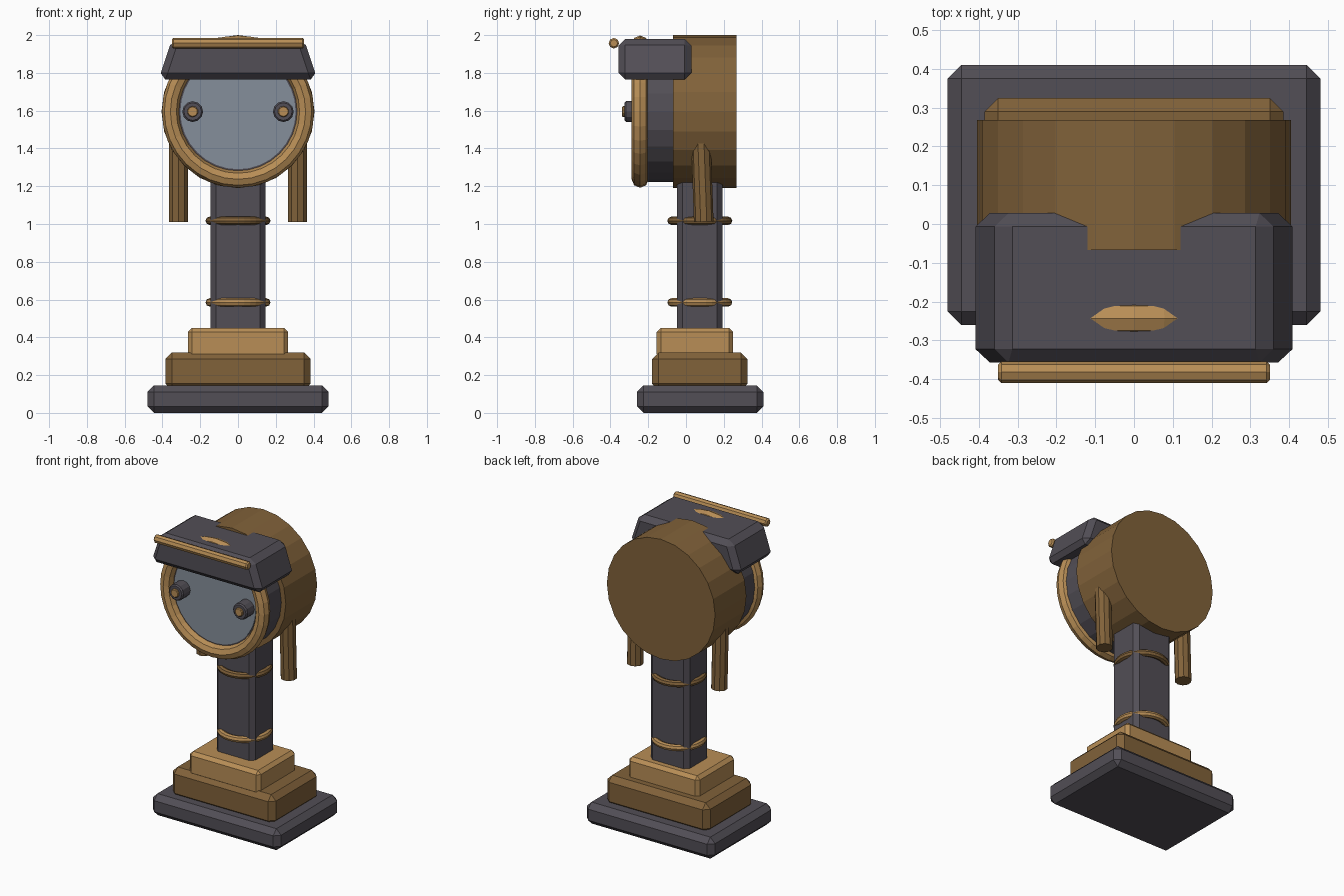
import bpy, bmesh, math
from mathutils import Matrix

cube = bpy.data.objects.get("Cube")
if cube:
    bpy.data.objects.remove(cube, do_unlink=True)


def material(name, rgb):
    m = bpy.data.materials.new(name)
    m.use_nodes = True
    m.diffuse_color = (*rgb, 1)
    m.node_tree.nodes["Principled BSDF"].inputs["Base Color"].default_value = (*rgb, 1)
    return m


DARK = material("charcoal", (0.085, 0.077, 0.093))
BROWN = material("dark bronze", (0.22, 0.122, 0.042))
GOLD = material("bright bronze", (0.48, 0.27, 0.093))
GLASS = material("blue grey glass", (0.235, 0.275, 0.325))


def finish(bm, name, mat):
    bmesh.ops.recalc_face_normals(bm, faces=bm.faces)
    mesh = bpy.data.meshes.new(name)
    bm.to_mesh(mesh)
    bm.free()
    mesh.materials.append(mat)
    ob = bpy.data.objects.new(name, mesh)
    bpy.context.collection.objects.link(ob)
    return ob


def box(name, mat, x, y0, y1, z0, z1, bevel, top=1.0):
    """Chamfered box spanning -x..x, with its top narrowed in x."""
    bm = bmesh.new()
    bmesh.ops.create_cube(bm, size=1)
    for v in bm.verts:
        upper = v.co.z > 0
        v.co.x *= 2 * x * (top if upper else 1)
        v.co.y = y1 if v.co.y > 0 else y0
        v.co.z = z1 if upper else z0
    bmesh.ops.bevel(bm, geom=bm.edges[:], offset=bevel, segments=1,
                    profile=0.5, affect='EDGES')
    return finish(bm, name, mat)


def cylinder(name, mat, radius, length, centre, axis, sides, bevel=0, tilt=0):
    bm = bmesh.new()
    bmesh.ops.create_cone(bm, cap_ends=True, segments=sides, radius1=radius,
                          radius2=radius, depth=length)
    if bevel:
        rim = [e for e in bm.edges if abs(e.verts[0].co.z - e.verts[1].co.z) < 1e-5]
        bmesh.ops.bevel(bm, geom=rim, offset=bevel, segments=1, affect='EDGES')
    turn = {'X': Matrix.Rotation(math.pi / 2, 4, 'Y'),
            'Y': Matrix.Rotation(math.pi / 2, 4, 'X'),
            'Z': Matrix.Rotation(tilt, 4, 'X')}[axis]
    bm.transform(Matrix.Translation(centre) @ turn)
    return finish(bm, name, mat)


def ring(name, mat, major, minor, centre, upright=False, sides=32):
    """Octagonal section swept round a circle."""
    bm = bmesh.new()
    section = []
    for i in range(8):
        a = math.tau * i / 8
        section.append(bm.verts.new((major + minor * math.cos(a), 0, minor * math.sin(a))))
    edges = [bm.edges.new((section[i], section[i - 1])) for i in range(8)]
    bmesh.ops.spin(bm, geom=section + edges, cent=(0, 0, 0), axis=(0, 0, 1),
                   angle=math.tau, steps=sides, use_merge=True)
    bmesh.ops.remove_doubles(bm, verts=bm.verts[:], dist=1e-4)
    turn = Matrix.Rotation(math.pi / 2 if upright else 0, 4, 'X')
    bm.transform(Matrix.Translation(centre) @ turn)
    return finish(bm, name, mat)


# Stepped pedestal and column
box("base_plinth", DARK, 0.48, -0.26, 0.41, 0, 0.145, 0.035)
box("middle_step", BROWN, 0.385, -0.18, 0.325, 0.12, 0.32, 0.035)
box("upper_step", GOLD, 0.265, -0.155, 0.25, 0.29, 0.45, 0.022)
box("column", DARK, 0.145, -0.047, 0.193, 0.4, 1.3, 0.028)
ring("lower_column_ring", GOLD, 0.15, 0.022, (0, 0.073, 0.585))
ring("upper_column_ring", BROWN, 0.15, 0.022, (0, 0.073, 1.017))

# Round head with collar, rim and glass
HEAD_Z = 1.595
cylinder("head_drum", BROWN, 0.405, 0.335, (0, 0.1, HEAD_Z), 'Y', 24)
cylinder("head_collar", DARK, 0.372, 0.2, (0, -0.12, HEAD_Z), 'Y', 24)
ring("front_rim", GOLD, 0.358, 0.045, (0, -0.243, HEAD_Z), upright=True)
cylinder("glass_seat", DARK, 0.318, 0.05, (0, -0.215, HEAD_Z), 'Y', 32)
cylinder("glass", GLASS, 0.305, 0.05, (0, -0.22, HEAD_Z), 'Y', 32)

# Paired knobs and hanging rods
for side, s in (("left", 1), ("right", -1)):
    cylinder(side + "_knob", DARK, 0.055, 0.09, (s * 0.24, -0.28, HEAD_Z), 'Y', 12, 0.008)
    cylinder(side + "_knob_cap", GOLD, 0.029, 0.04, (s * 0.24, -0.318, HEAD_Z), 'Y', 10, 0.004)
    cylinder(side + "_rod", BROWN, 0.052, 0.45, (s * 0.315, 0.086, 1.237), 'Z', 10, 0, 0.035)

# Hood and its front bar
box("hood", DARK, 0.42, -0.357, 0.028, 1.765, 1.98, 0.035, 0.83)
cylinder("hood_bar", GOLD, 0.028, 0.7, (0, -0.382, 1.957), 'X', 8, 0.008)
